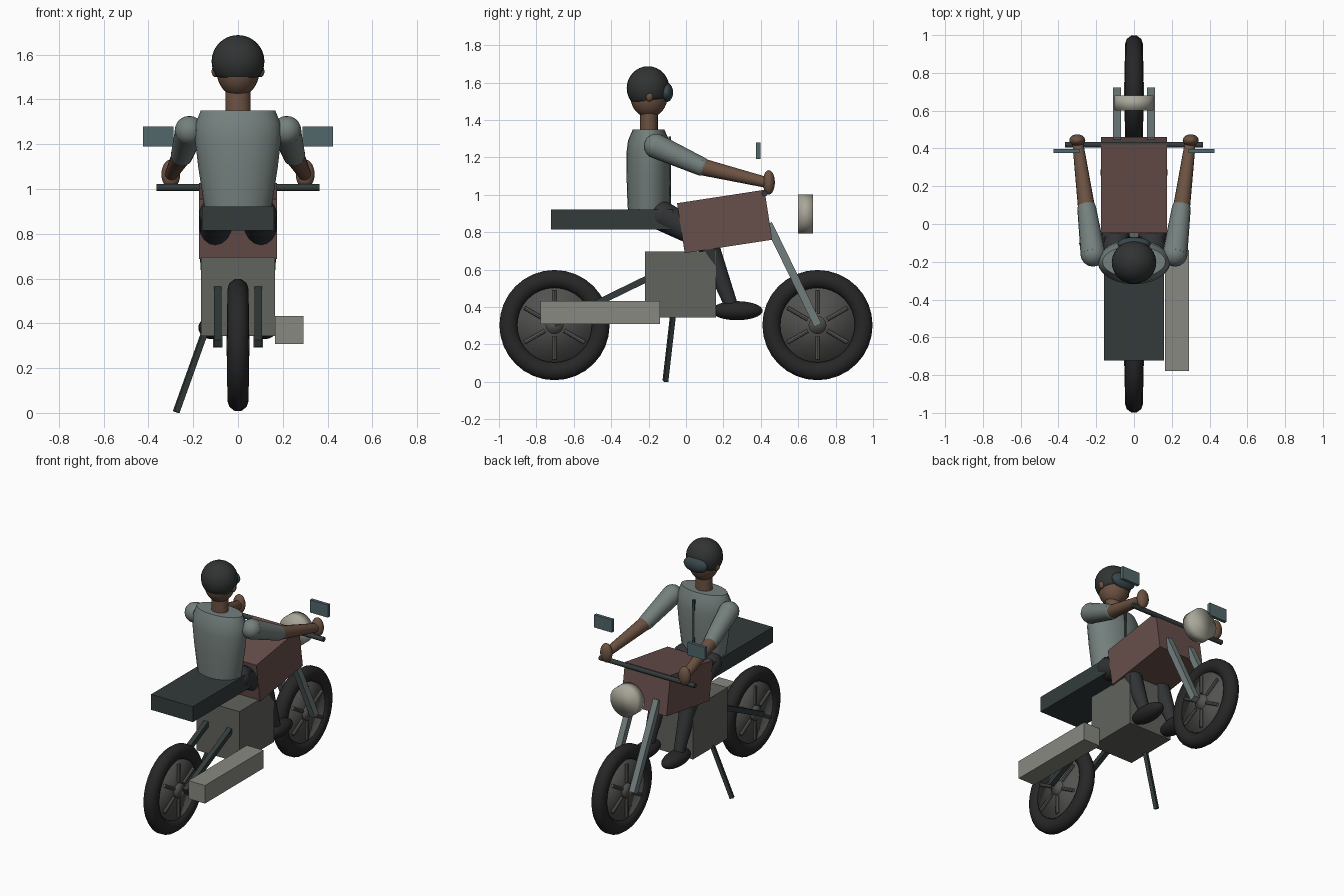
import bpy, bmesh, math
from mathutils import Vector, Matrix

if "Cube" in bpy.data.objects:
    bpy.data.objects.remove(bpy.data.objects["Cube"])

mats = {}


def mat(name, rgb):
    m = bpy.data.materials.new(name)
    m.diffuse_color = (*rgb, 1)
    m.use_nodes = True
    m.node_tree.nodes["Principled BSDF"].inputs["Base Color"].default_value = m.diffuse_color
    mats[name] = m


mat("rubber", (0.019, 0.020, 0.019))
mat("dark", (0.033, 0.044, 0.044))
mat("helmet", (0.030, 0.034, 0.033))
mat("metal", (0.120, 0.125, 0.110))
mat("wheel", (0.085, 0.085, 0.080))
mat("steel", (0.165, 0.205, 0.205))
mat("chrome", (0.250, 0.250, 0.220))
mat("paint", (0.135, 0.078, 0.070))
mat("lamp", (0.400, 0.385, 0.320))
mat("glass", (0.085, 0.135, 0.145))
mat("visor", (0.040, 0.065, 0.075))
mat("shirt", (0.175, 0.215, 0.205))
mat("skin", (0.150, 0.085, 0.055))
mat("trousers", (0.030, 0.033, 0.036))


def finish(name, bm, m, smooth=None):
    bmesh.ops.recalc_face_normals(bm, faces=bm.faces[:])
    me = bpy.data.meshes.new(name)
    bm.to_mesh(me)
    bm.free()
    ob = bpy.data.objects.new(name, me)
    bpy.context.collection.objects.link(ob)
    me.materials.append(mats[m])
    if smooth:
        bpy.ops.object.select_all(action='DESELECT')
        ob.select_set(True)
        bpy.context.view_layer.objects.active = ob
        bpy.ops.object.shade_smooth_by_angle(angle=math.radians(smooth))
    return ob


def box(name, lo, hi, m, tilt=0):
    lo, hi = Vector(lo), Vector(hi)
    bm = bmesh.new()
    M = (Matrix.Translation((lo + hi) / 2) @ Matrix.Rotation(math.radians(tilt), 4, 'X')
         @ Matrix.Diagonal((*(hi - lo), 1)))
    bmesh.ops.create_cube(bm, size=1, matrix=M)
    return finish(name, bm, m)


def beam(name, a, b, w, m):
    # square bar between two points
    a, b = Vector(a), Vector(b)
    bm = bmesh.new()
    M = (Matrix.Translation((a + b) / 2) @ (b - a).to_track_quat('Z', 'Y').to_matrix().to_4x4()
         @ Matrix.Diagonal((w, w, (b - a).length, 1)))
    bmesh.ops.create_cube(bm, size=1, matrix=M)
    return finish(name, bm, m)


def add_rod(bm, a, b, r1, r2, n):
    a, b = Vector(a), Vector(b)
    M = Matrix.Translation((a + b) / 2) @ (b - a).to_track_quat('Z', 'Y').to_matrix().to_4x4()
    bmesh.ops.create_cone(bm, cap_ends=True, segments=n, radius1=r1, radius2=r2,
                          depth=(b - a).length, matrix=M)


def rod(name, a, b, r, m, n=8, smooth=None):
    bm = bmesh.new()
    add_rod(bm, a, b, r, r, n)
    return finish(name, bm, m, smooth)


def limb(name, a, b, r1, r2, m):
    # tapered tube with round ends
    bm = bmesh.new()
    add_rod(bm, a, b, r1, r2, 16)
    for p, r in ((a, r1), (b, r2)):
        bmesh.ops.create_uvsphere(bm, u_segments=16, v_segments=10, radius=r,
                                  matrix=Matrix.Translation(p))
    return finish(name, bm, m, 60)


def ball(name, c, r, m, cut=None):
    bm = bmesh.new()
    bmesh.ops.create_uvsphere(bm, u_segments=24, v_segments=16, radius=1,
                              matrix=Matrix.Translation(c) @ Matrix.Diagonal((*r, 1)))
    if cut is not None:
        bmesh.ops.bisect_plane(bm, geom=bm.verts[:] + bm.edges[:] + bm.faces[:],
                               plane_co=(0, -0.2, cut), plane_no=(0, 0.12, -1), clear_outer=True)
        bmesh.ops.holes_fill(bm, edges=[e for e in bm.edges if e.is_boundary])
    return finish(name, bm, m, 60)


def loft(name, rings, cy, m, n=24):
    # stacked elliptical rings (z, rx, ry), capped
    bm = bmesh.new()
    loops = [[bm.verts.new((rx * math.cos(i * math.tau / n), cy + ry * math.sin(i * math.tau / n), z))
              for i in range(n)] for z, rx, ry in rings]
    for p, q in zip(loops, loops[1:]):
        for i in range(n):
            bm.faces.new((p[i], p[(i + 1) % n], q[(i + 1) % n], q[i]))
    bm.faces.new(loops[0])
    bm.faces.new(loops[-1])
    return finish(name, bm, m, 60)


# wheels: tyre, disc, hub and six spokes
for tag, y in (("rear", -0.703), ("front", 0.703)):
    c = Vector((0, y, 0.303))
    bm = bmesh.new()
    N, K = 32, 10
    g = [[bm.verts.new(c + Vector((0.048 * math.sin(t),
                                   (0.246 + 0.051 * math.cos(t)) * math.cos(u),
                                   (0.246 + 0.051 * math.cos(t)) * math.sin(u))))
          for t in [(k + 0.5) * math.tau / K for k in range(K)]]
         for u in [i * math.tau / N for i in range(N)]]
    for i in range(N):
        for k in range(K):
            j, l = (i + 1) % N, (k + 1) % K
            bm.faces.new((g[i][k], g[j][k], g[j][l], g[i][l]))
    finish(tag + "_tyre", bm, "rubber", 60)
    X = Vector((1, 0, 0))
    rod(tag + "_wheel_disc", c - X * 0.033, c + X * 0.033, 0.2, "wheel", 32, 180)
    rod(tag + "_hub", c - X * 0.052, c + X * 0.052, 0.048, "wheel", 16, 180)
    bm = bmesh.new()
    for s in (-1, 1):
        for k in range(6):
            a = math.radians(30 + 60 * k)
            d = Vector((0, math.cos(a), math.sin(a)))
            o = c + X * 0.038 * s
            add_rod(bm, o + d * 0.06, o + d * 0.185, 0.011, 0.011, 8)
    finish(tag + "_spokes", bm, "metal")

# body
box("engine_block", (-0.165, -0.22, 0.343), (0.165, 0.16, 0.697), "metal")
box("fuel_tank", (-0.174, -0.03, 0.722), (0.174, 0.443, 0.992), "paint", 8.7)
box("seat", (-0.16, -0.722, 0.815), (0.16, -0.07, 0.922), "dark")
box("exhaust", (0.165, -0.778, 0.308), (0.292, -0.138, 0.433), "chrome")
beam("kickstand", (-0.145, -0.068, 0.37), (-0.276, -0.11, 0.004), 0.025, "dark")
rod("headlight", (0, 0.6, 0.896), (0, 0.68, 0.896), 0.104, "lamp", 24, 180)
rod("handlebar", (-0.365, 0.42, 1.006), (0.365, 0.42, 1.006), 0.016, "dark", 10, 40)

# head and torso
loft("torso", [(0.86, 0.14, 0.105), (0.95, 0.155, 0.113), (1.1, 0.178, 0.118),
               (1.22, 0.192, 0.119), (1.29, 0.19, 0.11), (1.35, 0.167, 0.084)], -0.2, "shirt")
box("zip", (-0.008, -0.093, 0.93), (0.008, -0.079, 1.31), "dark")
loft("neck", [(1.33, 0.056, 0.047), (1.46, 0.056, 0.047)], -0.198, "skin")
ball("head", (0, -0.198, 1.53), (0.096, 0.1, 0.118), "skin")
ball("helmet", (0, -0.203, 1.57), (0.118, 0.114, 0.117), "helmet", 1.505)
ball("visor", (0, -0.105, 1.547), (0.088, 0.036, 0.052), "visor")

# mirrored parts
for tag, s in (("left", -1), ("right", 1)):
    beam(tag + "_fork", (s * 0.09, 0.44, 0.845), (s * 0.09, 0.705, 0.302), 0.042, "steel")
    beam(tag + "_swingarm", (s * 0.09, -0.2, 0.555), (s * 0.09, -0.703, 0.31), 0.034, "dark")
    box(tag + "_mirror", (s * 0.357 - 0.068, 0.375, 1.19), (s * 0.357 + 0.068, 0.397, 1.278), "glass")
    ball(tag + "_ear", (s * 0.1, -0.195, 1.525), (0.018, 0.02, 0.026), "skin")
    limb(tag + "_sleeve", (s * 0.217, -0.16, 1.26), (s * 0.25, 0.08, 1.152), 0.066, 0.05, "shirt")
    limb(tag + "_forearm", (s * 0.252, 0.09, 1.148), (s * 0.297, 0.425, 1.067), 0.045, 0.029, "skin")
    ball(tag + "_hand", (s * 0.3, 0.443, 1.066), (0.042, 0.032, 0.065), "skin")
    limb(tag + "_thigh", (s * 0.095, -0.125, 0.885), (s * 0.108, 0.12, 0.76), 0.079, 0.065, "trousers")
    limb(tag + "_shin", (s * 0.113, 0.115, 0.735), (s * 0.115, 0.245, 0.4), 0.06, 0.035, "trousers")
    ball(tag + "_shoe", (s * 0.115, 0.273, 0.38), (0.062, 0.137, 0.051), "rubber")
